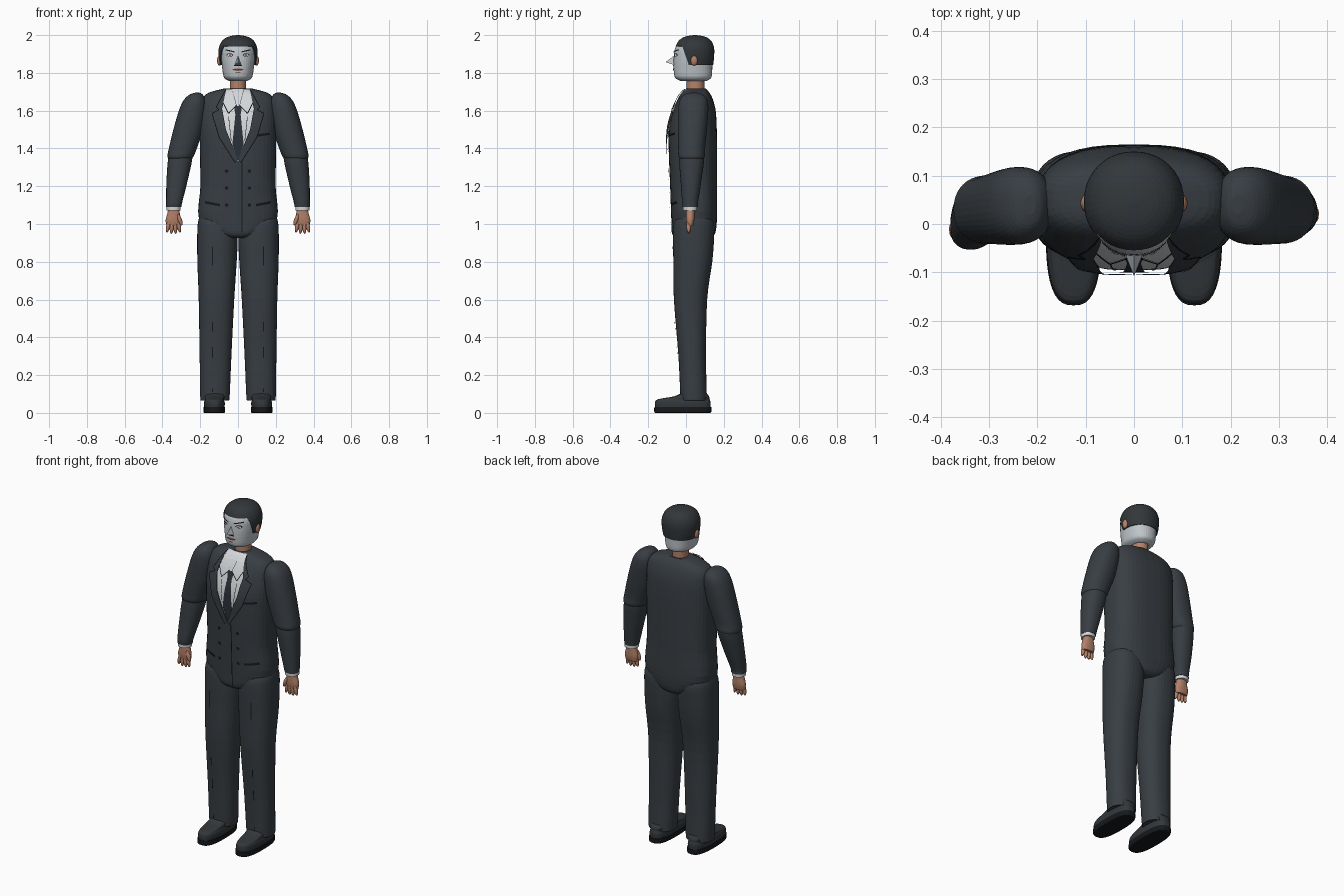
import bpy, bmesh, math
from mathutils import Vector

cube = bpy.data.objects.get("Cube")
if cube:
    bpy.data.objects.remove(cube, do_unlink=True)


def material(name, r, g, b):
    m = bpy.data.materials.new(name)
    m.use_nodes = True
    m.diffuse_color = (r, g, b, 1)
    node = m.node_tree.nodes["Principled BSDF"]
    node.inputs["Base Color"].default_value = (r, g, b, 1)
    node.inputs["Roughness"].default_value = 0.7
    return m


SUIT = material("charcoal suit", 0.040, 0.048, 0.056)
HAIR = material("dark hair", 0.033, 0.038, 0.043)
BLACK = material("black trim", 0.008, 0.009, 0.011)
TIE = material("dark tie", 0.025, 0.030, 0.040)
SHIRT = material("white shirt", 0.66, 0.68, 0.70)
MASK = material("pale face", 0.52, 0.56, 0.59)
SKIN = material("skin", 0.46, 0.22, 0.14)
LIPS = material("lips", 0.32, 0.12, 0.08)


def finish(bm, name, mat):
    mesh = bpy.data.meshes.new(name)
    bm.to_mesh(mesh)
    bm.free()
    mesh.materials.append(mat)
    ob = bpy.data.objects.new(name, mesh)
    bpy.context.collection.objects.link(ob)
    return ob


def stations(rows, steps=4):
    """Smooth the rows (z, cx, cy, rx, ry) into closely spaced sections."""
    out = []
    for i in range(len(rows) - 1):
        a, b, c, d = (rows[max(0, min(len(rows) - 1, i + k))] for k in (-1, 0, 1, 2))
        for s in range(steps):
            t = s / steps
            out.append([0.5 * (2 * q + (r - p) * t + (2 * p - 5 * q + 4 * r - u) * t * t
                               + (3 * q - p - 3 * r + u) * t ** 3)
                        for p, q, r, u in zip(a, b, c, d)])
    return out + [list(rows[-1])]


def loft_mesh(rows, n, segs=40):
    bm = bmesh.new()
    rings = []
    for z, cx, cy, rx, ry in stations(rows):
        ring = []
        for k in range(segs):
            a = math.tau * k / segs
            c, s = math.cos(a), math.sin(a)
            ring.append(bm.verts.new((cx + rx * math.copysign(abs(c) ** (2 / n), c),
                                      cy + ry * math.copysign(abs(s) ** (2 / n), s), z)))
        rings.append(ring)
    for lo, hi in zip(rings, rings[1:]):
        for k in range(segs):
            j = (k + 1) % segs
            bm.faces.new((lo[k], lo[j], hi[j], hi[k]))
    bm.faces.new(rings[0])
    bm.faces.new(rings[-1])
    bmesh.ops.recalc_face_normals(bm, faces=bm.faces)
    return bm


def loft(name, mat, rows, n=2.3, segs=40):
    return finish(loft_mesh(rows, n, segs), name, mat)


def front_y(rows, n, x, z):
    """Depth of the front surface of a loft at x, z."""
    st = sorted(stations(rows))
    z = max(st[0][0], min(st[-1][0], z))
    for a, b in zip(st, st[1:]):
        if a[0] <= z <= b[0]:
            t = (z - a[0]) / max(b[0] - a[0], 1e-6)
            _, cx, cy, rx, ry = [p + (q - p) * t for p, q in zip(a, b)]
            u = min(abs(x - cx) / rx, 0.96)
            return cy - ry * (1 - u ** n) ** (1 / n)
    return 0


def decal(name, mat, body, pts, lift=0.004):
    """Flat outline in x, z wrapped on to the front of a loft."""
    rows, n = body
    bm = bmesh.new()
    bm.faces.new([bm.verts.new((x, 0, z)) for x, z in pts])
    for axis, vals in ((0, [p[0] for p in pts]), (2, [p[1] for p in pts])):
        for i in range(math.ceil(min(vals) / 0.02), math.ceil(max(vals) / 0.02)):
            no = Vector((0, 0, 0))
            no[axis] = 1
            bmesh.ops.bisect_plane(bm, geom=bm.verts[:] + bm.edges[:] + bm.faces[:],
                                   plane_co=no * i * 0.02, plane_no=no)
    bmesh.ops.triangulate(bm, faces=bm.faces)
    bm.normal_update()
    bmesh.ops.reverse_faces(bm, faces=[f for f in bm.faces if f.normal.y > 0])
    for v in bm.verts:
        v.co.y = front_y(rows, n, v.co.x, v.co.z) - lift
    return finish(bm, name, mat)


def stripe(name, mat, body, p, q, w=0.005, lift=0.006):
    p, q = Vector(p), Vector(q)
    d = (q - p).normalized() * w / 2
    o = Vector((-d.y, d.x))
    return decal(name, mat, body, [p + o, q + o, q - o, p - o], lift)


def disc(name, mat, body, x, z, rx, rz, lift=0.006):
    pts = [(x + rx * math.cos(math.tau * k / 12), z + rz * math.sin(math.tau * k / 12))
           for k in range(12)]
    return decal(name, mat, body, pts, lift)


def ball(name, mat, centre, size, tilt=0):
    bm = bmesh.new()
    bmesh.ops.create_uvsphere(bm, u_segments=16, v_segments=10, radius=1)
    ob = finish(bm, name, mat)
    ob.location, ob.scale, ob.rotation_euler = centre, size, (0, tilt, 0)
    return ob


# Jacket body
TORSO = ([(0.925, 0, .04, .045, .09), (0.95, 0, .04, .125, .114), (1.03, 0, .043, .207, .121),
          (1.2, 0, .04, .199, .124), (1.35, 0, .037, .201, .127), (1.5, 0, .036, .203, .127),
          (1.6, 0, .045, .2, .112), (1.66, 0, .05, .19, .092), (1.695, 0, .052, .155, .072),
          (1.718, 0, .053, .07, .05)], 2.6)
loft("jacket_body", SUIT, *TORSO)

# Neck and head
loft("neck", SKIN, [(1.68, 0, .05, .045, .048), (1.73, 0, .05, .043, .047),
                    (1.79, 0, .05, .043, .047)], 2)
HEAD = ([(1.758, 0, .04, .05, .07), (1.775, 0, .038, .074, .096), (1.82, 0, .037, .083, .102),
         (1.88, 0, .037, .09, .102), (1.93, 0, .04, .09, .098), (1.97, 0, .045, .07, .076),
         (1.99, 0, .048, .03, .035)], 2.2)
loft("head", MASK, *HEAD)

# Hair cap, with the face opening cut out of its front
bm = loft_mesh([(1.842, 0, .046, .094, .098), (1.88, 0, .046, .102, .102),
                (1.93, 0, .046, .102, .103), (1.97, 0, .047, .084, .086),
                (1.992, 0, .048, .05, .052), (2.0, 0, .048, .008, .008)], 2.1)
for co, no in (((0, 0, 1.945), (0, -.1, 1)), ((0, .012, 1.85), (0, 1, .35))):
    bmesh.ops.bisect_plane(bm, geom=bm.verts[:] + bm.edges[:] + bm.faces[:],
                           plane_co=co, plane_no=no)
gone = []
for f in bm.faces:
    c = f.calc_center_median()
    opening = c.z - .1 * c.y < 1.945 and (c.y - .012) + .35 * (c.z - 1.85) < 0
    if opening or c.z < 1.8425:
        gone.append(f)
bmesh.ops.delete(bm, geom=gone, context='FACES')
hair = finish(bm, "hair", HAIR)
shell = hair.modifiers.new("thickness", 'SOLIDIFY')
shell.thickness = 0.012

# Pointed nose
bm = bmesh.new()
tip, top, left, right, back = [bm.verts.new(p) for p in (
    (0, -.108, 1.857), (0, -.058, 1.895), (.02, -.058, 1.84), (-.02, -.058, 1.84), (0, -.04, 1.85))]
for f in ((tip, top, left), (tip, right, top), (tip, left, right),
          (back, left, top), (back, top, right), (back, right, left)):
    bm.faces.new(f)
bmesh.ops.recalc_face_normals(bm, faces=bm.faces)
finish(bm, "nose", MASK)

# Painted face
disc("upper_lip", LIPS, HEAD, 0, 1.817, .028, .007, .003)
stripe("mouth_line", BLACK, HEAD, (-.03, 1.817), (.03, 1.817), .003, .005)
stripe("chin_mark", BLACK, HEAD, (-.012, 1.8), (.012, 1.8), .003)
stripe("nose_shadow", BLACK, HEAD, (-.022, 1.839), (.022, 1.839), .007, .004)
for s, side in ((1, "left"), (-1, "right")):
    disc(side + "_eye_rim", BLACK, HEAD, s * .043, 1.895, .018, .009, .002)
    disc(side + "_eye", SHIRT, HEAD, s * .043, 1.894, .015, .006, .004)
    disc(side + "_iris", LIPS, HEAD, s * .042, 1.894, .007, .006, .006)
    stripe(side + "_brow", BLACK, HEAD, (s * .018, 1.911), (s * .066, 1.922), .006, .004)
    ball(side + "_ear", SKIN, (s * .098, .043, 1.865), (.013, .018, .027))

# Shirt, tie and lapels
decal("shirt_front", SHIRT, TORSO, [(-.06, 1.715), (.06, 1.715), (.088, 1.6), (.07, 1.5),
                                    (0, 1.33), (-.07, 1.5), (-.088, 1.6)], .003)
decal("tie", TIE, TORSO, [(-.022, 1.625), (.022, 1.625), (.014, 1.58), (.03, 1.42), (0, 1.335),
                          (-.03, 1.42), (-.014, 1.58)], .008)
for s, side in ((1, "left"), (-1, "right")):
    collar = [(s * x, z) for x, z in ((.062, 1.716), (.03, 1.715), (.008, 1.63), (.05, 1.585),
                                      (.078, 1.64))]
    decal(side + "_collar", SHIRT, TORSO, collar, .011)
    for a, b in zip(collar[2:], collar[3:]):
        stripe(side + "_collar_edge", BLACK, TORSO, a, b, .004, .013)
    lapel = [(s * x, z) for x, z in ((.062, 1.716), (.115, 1.62), (.1, 1.605), (.137, 1.585),
                                     (.1, 1.46), (.015, 1.325), (0, 1.34), (.064, 1.5),
                                     (.084, 1.61))]
    decal(side + "_lapel", SUIT, TORSO, lapel, .014)
    for a, b in zip(lapel[:5], lapel[1:6]):
        stripe(side + "_lapel_edge", BLACK, TORSO, a, b, .004, .016)
    stripe(side + "_shirt_fold", BLACK, TORSO, (s * .05, 1.57), (s * .036, 1.44), .003, .005)

    # Buttons and side pockets
    for z in (1.28, 1.19, 1.1):
        disc(side + "_button", BLACK, TORSO, s * .06, z, .009, .009)
    stripe(side + "_pocket", BLACK, TORSO, (s * .095, 1.1), (s * .175, 1.115), .013)
stripe("breast_pocket", BLACK, TORSO, (.1, 1.468), (.168, 1.478), .012)
stripe("jacket_opening", BLACK, TORSO, (.02, 1.325), (.02, .955), .005)

# Arms, with the right forearm carried further forward
for s, side, wy in ((1, "left", .022), (-1, "right", -.01)):
    ey = .03
    loft(side + "_upper_arm", SUIT,
         [(1.695, s * .215, .04, .012, .02), (1.685, s * .222, .04, .035, .05),
          (1.655, s * .229, .04, .059, .073), (1.6, s * .24, .038, .073, .08),
          (1.5, s * .263, .034, .079, .077), (1.4, s * .292, ey, .074, .071),
          (1.355, s * .305, ey, .068, .069), (1.335, s * .307, ey, .05, .05)], 2.2)
    loft(side + "_forearm", SUIT,
         [(1.375, s * .303, ey, .05, .05), (1.345, s * .306, ey, .064, .066),
          (1.22, s * .324, (ey + wy) / 2, .055, .054), (1.12, s * .337, wy, .043, .043),
          (1.09, s * .34, wy, .04, .04)], 2.2)
    loft(side + "_cuff", SHIRT, [(1.072, s * .341, wy, .037, .037),
                                 (1.1, s * .341, wy, .038, .038)], 2.2)
    loft(side + "_palm", SKIN,
         [(1.09, s * .341, wy, .026, .024), (1.06, s * .341, wy, .032, .023),
          (1.02, s * .342, wy, .041, .022), (.99, s * .342, wy, .036, .016)], 2.3, 24)
    for k in range(4):
        ball(side + "_finger", SKIN, (s * (.313 + .019 * k), wy - .008, .988 - .006 * (k in (1, 2))),
             (.0105, .012, .034), s * (.2 - .13 * k))
    ball(side + "_thumb", SKIN, (s * .308, wy - .015, 1.022), (.011, .013, .032), s * .35)

    # Trouser legs with creases
    leg = ([(.07, s * .122, .04, .074, .067), (.09, s * .122, .04, .078, .07),
            (.3, s * .119, .033, .084, .073), (.6, s * .114, .024, .094, .088),
            (.8, s * .111, .036, .104, .103), (.93, s * .109, .04, .107, .109),
            (1.0, s * .113, .042, .1, .107), (1.035, s * .125, .043, .08, .09)], 2.3)
    loft(side + "_trouser_leg", SUIT, *leg)
    for lo, hi in ((.78, .88), (.43, .48), (.29, .35), (.11, .13)):
        stripe(side + "_crease", BLACK, leg, (s * .136, lo), (s * .136, hi), .005)

    # Shoes
    loft(side + "_sole", BLACK, [(0, s * .125, -.017, .052, .145), (.005, s * .125, -.017, .057, .151),
                                 (.03, s * .125, -.017, .057, .151)], 2.7)
    loft(side + "_shoe", HAIR,
         [(.028, s * .125, -.017, .054, .147), (.055, s * .125, -.017, .055, .147),
          (.072, s * .125, -.012, .05, .137), (.088, s * .123, .03, .054, .092),
          (.11, s * .122, .045, .055, .06)], 2.7)

# Smooth shading on every part
for ob in bpy.context.view_layer.objects:
    ob.select_set(ob.type == 'MESH')
    if ob.type == 'MESH':
        bpy.context.view_layer.objects.active = ob
bpy.ops.object.shade_smooth_by_angle(angle=math.radians(40))
